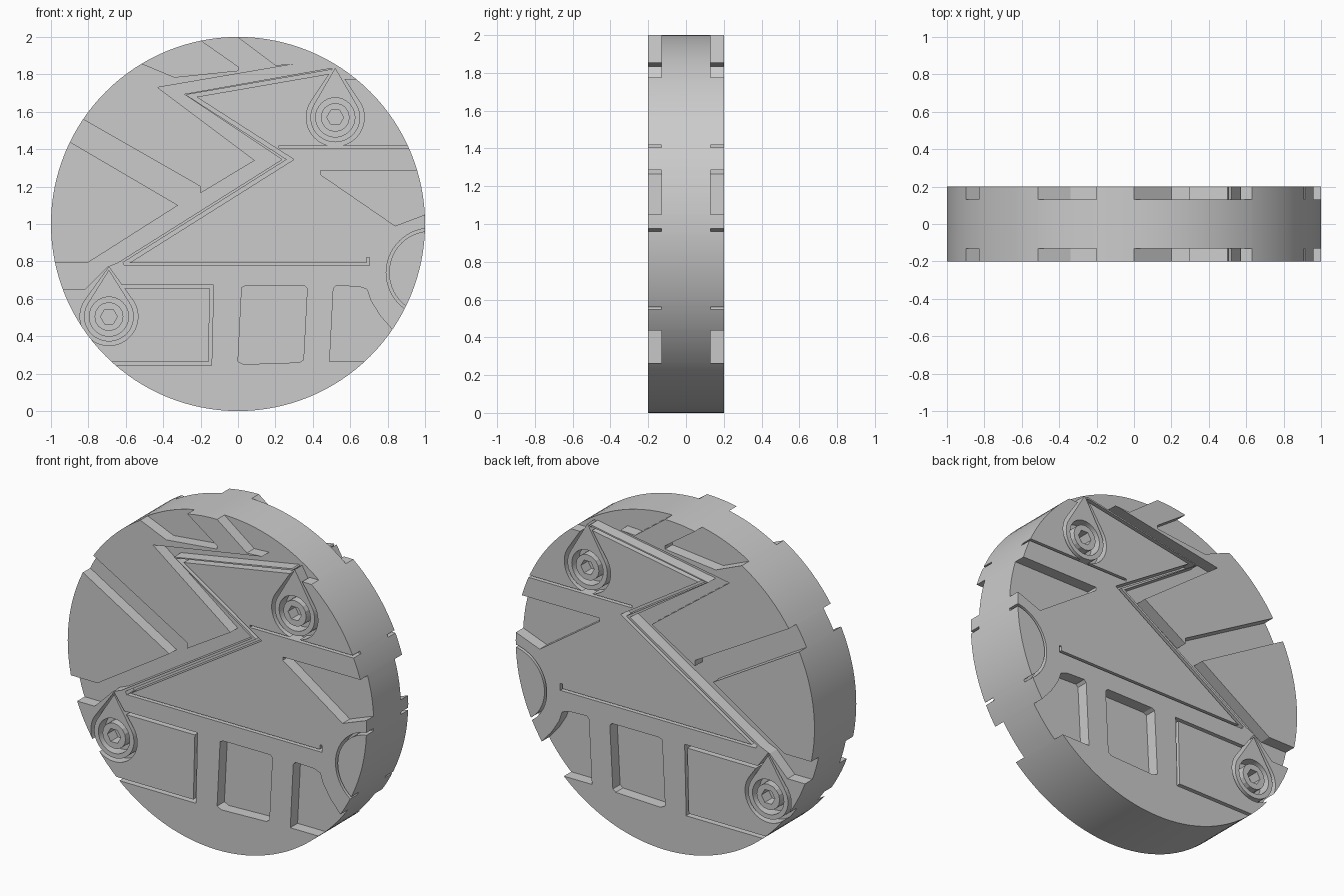
import bpy, bmesh, math
from mathutils import Vector

cube = bpy.data.objects.get("Cube")
if cube:
    bpy.data.objects.remove(cube, do_unlink=True)

HALF, FLOOR = 0.2, 0.13      # half thickness, depth of recessed level

grey = bpy.data.materials.new("plain grey")
grey.use_nodes = True
grey.diffuse_color = (0.6, 0.6, 0.6, 1)
grey.node_tree.nodes["Principled BSDF"].inputs["Base Color"].default_value = (0.6, 0.6, 0.6, 1)


def prism(name, outline, spans):
    """Extrude an x-z outline along y over each (start, end) span."""
    bm = bmesh.new()
    for y0, y1 in spans:
        face = bm.faces.new([bm.verts.new((x, y0, z)) for x, z in outline])
        ext = bmesh.ops.extrude_face_region(bm, geom=[face])
        moved = [g for g in ext["geom"] if isinstance(g, bmesh.types.BMVert)]
        bmesh.ops.translate(bm, verts=moved, vec=(0, y1 - y0, 0))
    bmesh.ops.recalc_face_normals(bm, faces=bm.faces[:])
    mesh = bpy.data.meshes.new(name)
    bm.to_mesh(mesh)
    bm.free()
    mesh.materials.append(grey)
    obj = bpy.data.objects.new(name, mesh)
    bpy.context.collection.objects.link(obj)
    return obj


def both(a, b):
    return [(-b, -a), (a, b)]


def cut(target, outline):
    """Sink an outline to the recessed level on both faces."""
    cutter = prism("cutter", outline, both(FLOOR, 0.3))
    cutter.hide_render = True
    mod = target.modifiers.new("cut", 'BOOLEAN')
    mod.operation, mod.solver, mod.object = 'DIFFERENCE', 'EXACT', cutter
    bpy.context.view_layer.objects.active = target
    bpy.ops.object.modifier_apply(modifier=mod.name)
    bpy.data.objects.remove(cutter, do_unlink=True)


def arc(cx, cz, r, a0, a1, n):
    angles = [math.radians(a0 + (a1 - a0) * i / n) for i in range(n + 1)]
    return [(cx + r * math.cos(a), cz + r * math.sin(a)) for a in angles]


def circle(cx, cz, r, n=32):
    return arc(cx, cz, r, 0, 360, n)[:-1]


def stroke(path, width):
    """Outline of a mitred line of the given width."""
    pts = [Vector(p) for p in path]
    left, right = [], []
    for i, p in enumerate(pts):
        dirs = [(b - a).normalized() for a, b in zip(pts[max(i - 1, 0):], pts[max(i - 1, 0) + 1:i + 2])]
        normals = [Vector((-d.y, d.x)) for d in dirs]
        m = sum(normals, Vector((0, 0))).normalized()
        off = m * (width / 2 / m.dot(normals[0]))
        left.append(tuple(p + off))
        right.append(tuple(p - off))
    return left + right[::-1]


def drop(cx, cz, r, tip):
    """Teardrop: a circle drawn up to a point."""
    a = math.degrees(math.acos(r / tip))
    return [(cx, cz + tip)] + arc(cx, cz, r, 90 + a, 450 - a, 32)


# Main disc
disc = prism("disc", circle(0, 1, 1, 128), [(-HALF, HALF)])

# Zigzag bolt recess with its side channel and outlets at the rim
cut(disc, [(-1.1, .65), (-.82, .65), (-.7, .77), (-.64, .795), (.235, 1.345),
           (-.29, 1.695), (.5, 1.835), (.56, 1.775), (.7, 1.775), (.75, 1.95),
           (.4, 2.1), (-.1, 2.1), (0, 2), (.2, 1.85), (.3, 1.855), (-.43, 1.73),
           (.09, 1.34), (-.2, 1.165), (-.2, 1.2), (-.82, 1.555), (-1.1, 1.71),
           (-1.1, 1.56), (-.9, 1.44), (-.32, 1.1), (-.8, .795), (-1.1, .795)])
# Top notch and right wedge
cut(disc, [(-.6, 1.9), (-.52, 1.86), (-.34, 1.785), (0, 1.82), (0, 1.84),
           (-.2, 1.98), (-.35, 2.1), (-.6, 2.0)])
cut(disc, [(.44, 1.285), (1.1, 1.285), (1.1, 1.085), (1, 1.05), (.84, .99), (.44, 1.265)])
# Lower windows
cut(disc, [(.02, .66), (.04, .67), (.355, .67), (.37, .655), (.35, .275), (.33, .26),
           (.03, .25), (0, .265)])
cut(disc, [(.51, .655), (.525, .67), (.65, .665), (.69, .65), (.71, .59), (.76, .51),
           (.83, .43), (1, .35), (.9, .265), (.49, .265)])
# Thin grooves: bolt edge, long line with hook, side line, framed panel, round boss
for path, width in [
        ([(-.61, .785), (.28, 1.345), (-.25, 1.685), (.5, 1.815)], .02),
        ([(-.6, .785), (.695, .785), (.695, .82)], .014),
        ([(.22, 1.412), (1.1, 1.412)], .014),
        ([(-.62, .665), (-.14, .665), (-.15, .253), (-.8, .253)], .018),
        (arc(1.03, .74, .23, 75, 285, 32), .015)]:
    cut(disc, stroke(path, width))

# Teardrop bosses with a ringed hexagonal socket
for side, cx, cz, tip in [("lower", -.69, .505, .265), ("upper", .52, 1.57, .28)]:
    cut(disc, drop(cx, cz, .155, tip))
    boss = prism(side + "_drop_boss", drop(cx, cz, .133, tip - .015), both(.12, HALF))
    cut(boss, circle(cx, cz, .105))
    ring = prism(side + "_drop_ring", circle(cx, cz, .077, 16), both(.12, HALF))
    cut(ring, circle(cx, cz, .045, 6))

# Smooth rim with sharp edges
for obj in bpy.context.collection.objects:
    if obj.type == 'MESH' and obj.data.materials and obj.data.materials[0] == grey:
        bpy.ops.object.select_all(action='DESELECT')
        obj.select_set(True)
        bpy.context.view_layer.objects.active = obj
        bpy.ops.object.shade_smooth_by_angle(angle=math.radians(20))
